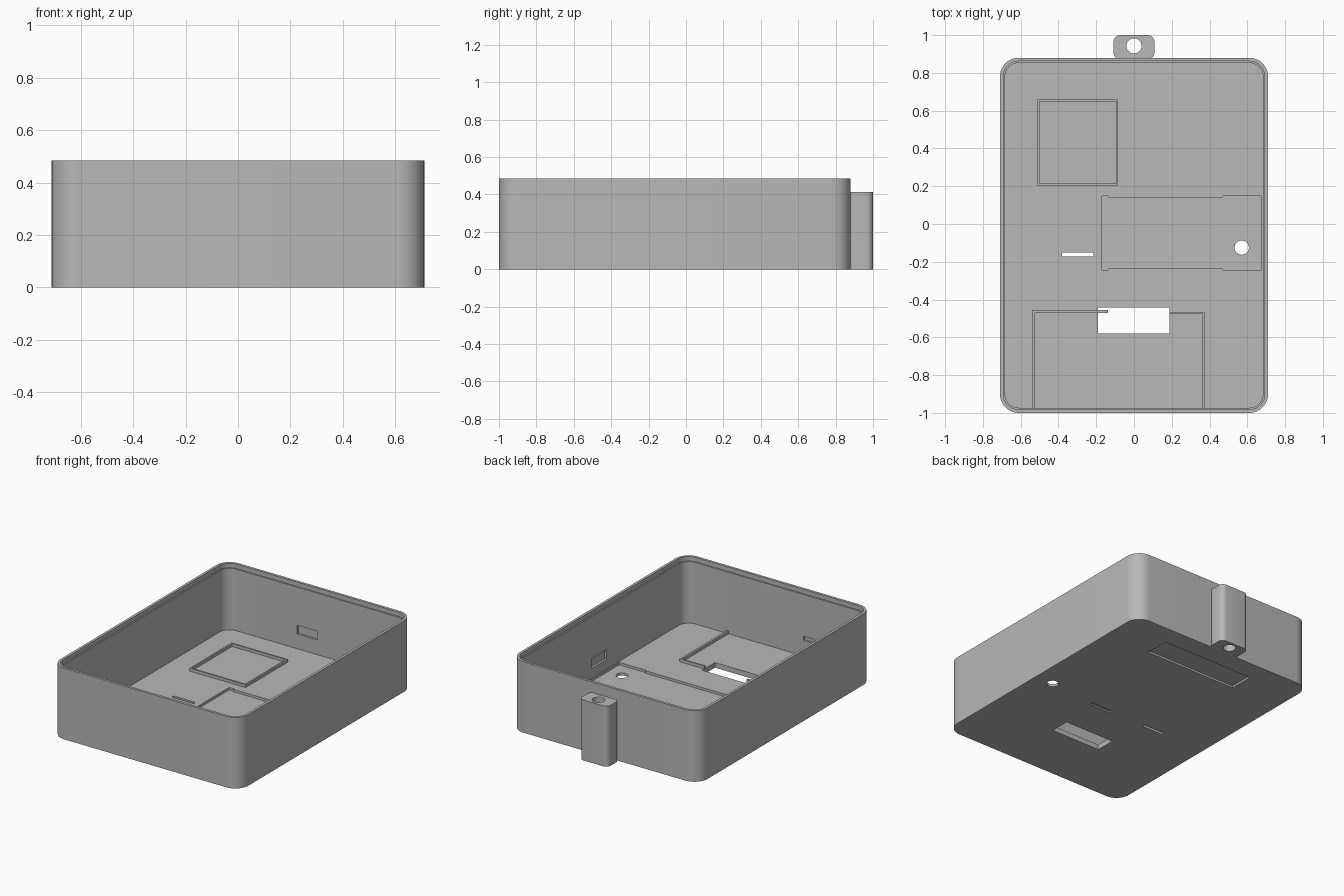
import bpy, bmesh, math

cube = bpy.data.objects.get("Cube")
if cube:
    bpy.data.objects.remove(cube, do_unlink=True)

grey = bpy.data.materials.new("matte_grey")
grey.use_nodes = True
grey.diffuse_color = (0.48, 0.48, 0.48, 1)
grey.node_tree.nodes["Principled BSDF"].inputs["Base Color"].default_value = (0.48, 0.48, 0.48, 1)


def prism(name, x, y, z, radius=0.0, steps=10):
    """Upright block over ranges x, y, z, with rounded vertical corners."""
    bm = bmesh.new()
    outline = []
    corners = [(x[1], y[1], -1, -1), (x[0], y[1], 1, -1), (x[0], y[0], 1, 1), (x[1], y[0], -1, 1)]
    for i, (cx, cy, sx, sy) in enumerate(corners):
        if radius == 0:
            outline.append((cx, cy))
            continue
        for k in range(steps + 1):
            a = math.pi / 2 * (i + k / steps)
            outline.append((cx + sx * radius + radius * math.cos(a),
                            cy + sy * radius + radius * math.sin(a)))
    base = bm.faces.new([bm.verts.new((px, py, z[0])) for px, py in outline])
    top = bmesh.ops.extrude_face_region(bm, geom=[base])
    moved = [v for v in top["geom"] if isinstance(v, bmesh.types.BMVert)]
    bmesh.ops.translate(bm, verts=moved, vec=(0, 0, z[1] - z[0]))
    bmesh.ops.remove_doubles(bm, verts=bm.verts, dist=1e-5)
    bmesh.ops.recalc_face_normals(bm, faces=bm.faces)
    mesh = bpy.data.meshes.new(name)
    bm.to_mesh(mesh)
    bm.free()
    mesh.materials.append(grey)
    ob = bpy.data.objects.new(name, mesh)
    bpy.context.collection.objects.link(ob)
    return ob


def disc_cutter(cx, cy, r, z):
    return prism("round_cutter", (cx - r, cx + r), (cy - r, cy + r), z, r * 0.9999)


def cut(target, cutter):
    cutter.hide_render = True
    mod = target.modifiers.new("cut", "BOOLEAN")
    mod.operation = "DIFFERENCE"
    mod.solver = "EXACT"
    mod.object = cutter
    bpy.context.view_layer.objects.active = target
    bpy.ops.object.modifier_apply(modifier=mod.name)
    bpy.data.objects.remove(cutter, do_unlink=True)


def smooth(ob):
    bpy.ops.object.select_all(action="DESELECT")
    ob.select_set(True)
    bpy.context.view_layer.objects.active = ob
    bpy.ops.object.shade_smooth_by_angle(angle=math.radians(30))


FLOOR = 0.035
RIDGE = 0.055

# Open tray with a stepped rim
tray = prism("tray_shell", (-0.71, 0.71), (-1.0, 0.88), (0, 0.485), 0.1)
cut(tray, prism("cavity", (-0.683, 0.683), (-0.973, 0.853), (FLOOR, 0.6), 0.073))
cut(tray, prism("rim_step", (-0.692, 0.692), (-0.982, 0.862), (0.455, 0.6), 0.082))

# Shallow bay in the floor, with finger notches at its ends
cut(tray, prism("bay", (-0.17, 0.675), (-0.235, 0.14), (0.018, 0.1)))
for x in ((-0.17, -0.135), (0.47, 0.675)):
    cut(tray, prism("bay_notch", x, (-0.243, 0.148), (0.018, 0.1)))

# Openings through the floor
THROUGH = (-0.1, 0.2)
cut(tray, disc_cutter(0.57, -0.125, 0.038, THROUGH))
cut(tray, prism("strap_slot", (-0.38, -0.215), (-0.172, -0.152), THROUGH))
cut(tray, prism("port_slot", (-0.19, 0.187), (-0.58, -0.443), THROUGH))

# Blind recesses underneath
cut(tray, prism("label_recess", (-0.34, 0.36), (0.57, 0.74), (-0.1, 0.014)))
cut(tray, prism("strap_groove", (0.06, 0.225), (-0.172, -0.152), (-0.1, 0.01)))

# Blind pockets inside the walls
cut(tray, prism("back_pocket", (-0.15, 0.0), (0.8, 0.868), (0.135, 0.195)))
cut(tray, prism("side_pocket", (0.6, 0.698), (-0.12, 0.04), (0.1, 0.165)))
cut(tray, prism("front_pocket", (-0.285, -0.205), (-0.988, -0.9), (0.14, 0.17)))
smooth(tray)

# Square locating frame on the floor
frame = prism("square_frame", (-0.51, -0.085), (0.203, 0.66), (FLOOR - 0.01, RIDGE))
cut(frame, prism("frame_inside", (-0.499, -0.096), (0.214, 0.649), (-0.1, 0.2)))

# Low ridges around the front bay
low = (FLOOR - 0.01, RIDGE)
prism("front_bay_ridge_right", (-0.54, -0.525), (-0.975, -0.455), low)
prism("front_bay_ridge_left", (0.36, 0.374), (-0.975, -0.465), low)
prism("front_bay_ridge_back", (-0.53, -0.138), (-0.47, -0.455), low)
prism("front_bay_lip", (0.187, 0.365), (-0.475, -0.465), low)

# Hanging lug on the back
lug = prism("hanging_lug", (-0.108, 0.108), (0.872, 1.0), (0, 0.413), 0.035, 6)
cut(lug, disc_cutter(0, 0.943, 0.04, (-0.1, 0.6)))
smooth(lug)
